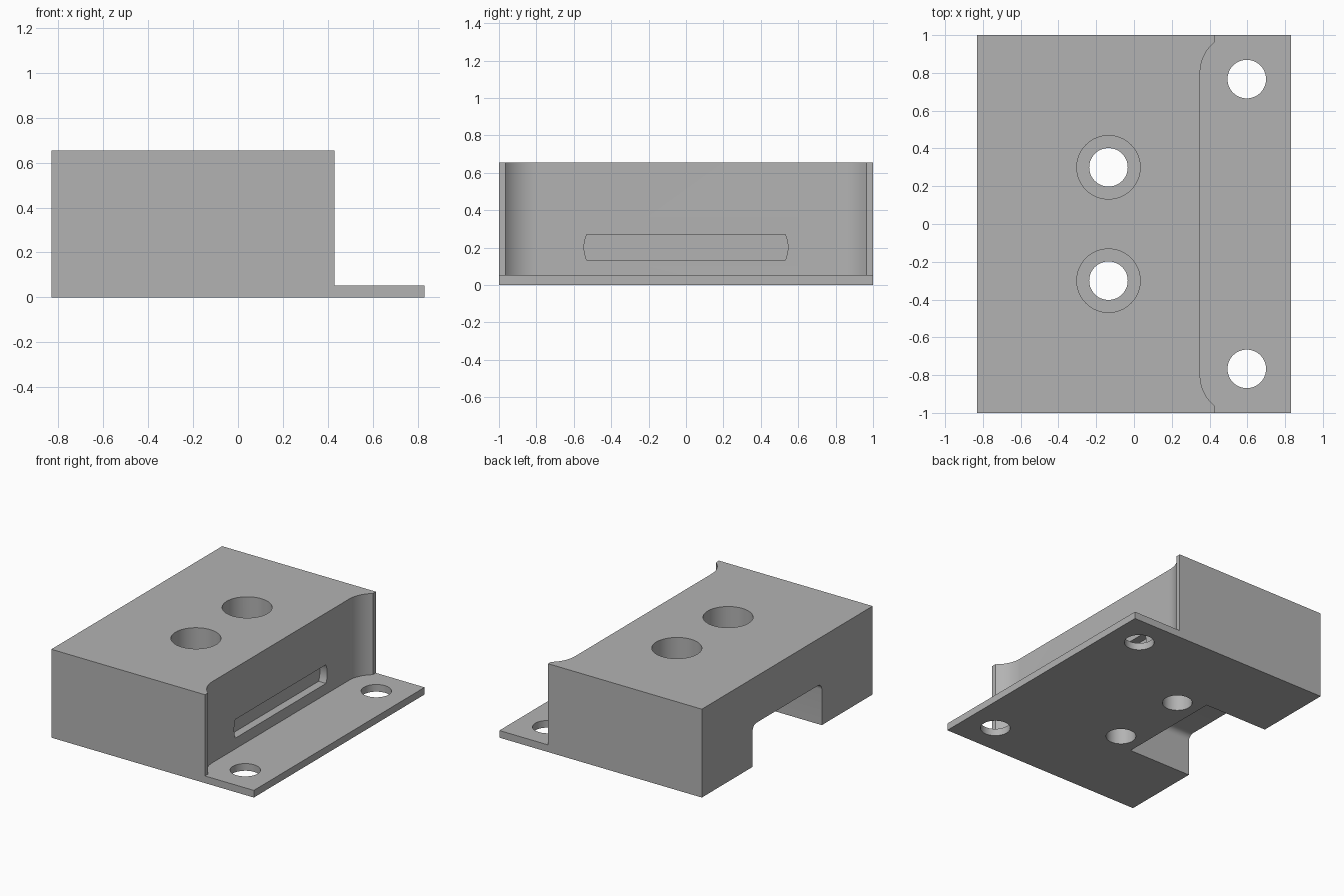
import bpy, bmesh, math
from mathutils import Vector

if "Cube" in bpy.data.objects:
    bpy.data.objects.remove(bpy.data.objects["Cube"])

grey = bpy.data.materials.new("light grey")
grey.use_nodes = True
grey.diffuse_color = (0.45, 0.45, 0.45, 1)
grey.node_tree.nodes["Principled BSDF"].inputs["Base Color"].default_value = (0.45, 0.45, 0.45, 1)


def arc(cx, cy, r, a0, a1, n=16):
    """Points of an arc, angles in degrees."""
    angles = [math.radians(a0 + (a1 - a0) * i / n) for i in range(n + 1)]
    return [(cx + r * math.cos(a), cy + r * math.sin(a)) for a in angles]


def prism(name, outline, low, high, axis="Z"):
    """Extrude an outline along z (outline in x, y) or along x (outline in y, z)."""
    def place(p, t):
        return (p[0], p[1], t) if axis == "Z" else (t, p[0], p[1])
    bm = bmesh.new()
    face = bm.faces.new([bm.verts.new(place(p, low)) for p in outline])
    top = bmesh.ops.extrude_face_region(bm, geom=[face])["geom"]
    shift = Vector(place((0, 0), high - low))
    bmesh.ops.translate(bm, verts=[v for v in top if isinstance(v, bmesh.types.BMVert)], vec=shift)
    bmesh.ops.recalc_face_normals(bm, faces=bm.faces)
    mesh = bpy.data.meshes.new(name)
    bm.to_mesh(mesh)
    bm.free()
    mesh.materials.append(grey)
    obj = bpy.data.objects.new(name, mesh)
    bpy.context.collection.objects.link(obj)
    return obj


def bore(x, y, r, low, high):
    return prism("bore_cutter", arc(x, y, r, 0, 360, 64)[:-1], low, high)


def finish(obj, cutters):
    """Cut the openings, then shade the round walls smooth."""
    bpy.ops.object.select_all(action="DESELECT")
    obj.select_set(True)
    bpy.context.view_layer.objects.active = obj
    for cutter in cutters:
        mod = obj.modifiers.new("cut", "BOOLEAN")
        mod.operation = "DIFFERENCE"
        mod.solver = "EXACT"
        mod.object = cutter
        bpy.ops.object.modifier_apply(modifier=mod.name)
        bpy.data.objects.remove(cutter)
    bpy.ops.object.shade_smooth_by_angle(angle=math.radians(30))


BACK, LIP, EDGE = -0.83, 0.43, 0.83
HEIGHT, PLATE, R = 0.655, 0.053, 0.21

# Recessed side with a concave curve at each end
sweep = math.degrees(math.acos((R - 0.08) / R))
curve = arc(0.35 + R, 0.8, R, 180 - sweep, 180)
recess = [(LIP, 1)] + curve + [(x, -y) for x, y in reversed(curve)] + [(LIP, -1)]

# Main block
block = prism("main_block", recess + [(BACK, -1), (BACK, 1)], 0, HEIGHT)
cutters = []
for y in (-0.3, 0.3):
    cutters += [bore(-0.135, y, 0.102, -0.1, 0.8), bore(-0.135, y, 0.168, 0.2, 0.8)]

# Rounded notch open to the underside
notch = arc(0.36, 0.265, 0.045, 0, 90, 8)
notch = [(0.405, -0.1)] + notch + [(-y, z) for y, z in reversed(notch)] + [(-0.405, -0.1)]
cutters.append(prism("notch_cutter", notch, BACK - 0.1, -0.31, "X"))

# Shallow slot with bowed ends
end = arc(0.375, 0.202, 0.17, -24, 24, 8)
slot = end + [(-y, z) for y, z in reversed(end)]
cutters.append(prism("slot_cutter", slot, 0.29, 0.5, "X"))
finish(block, cutters)

# Mounting plate following the recess
plate = prism("mounting_plate", recess + [(EDGE, -1), (EDGE, 1)], 0, PLATE)
finish(plate, [bore(0.597, y, 0.102, -0.1, 0.2) for y in (-0.767, 0.767)])
